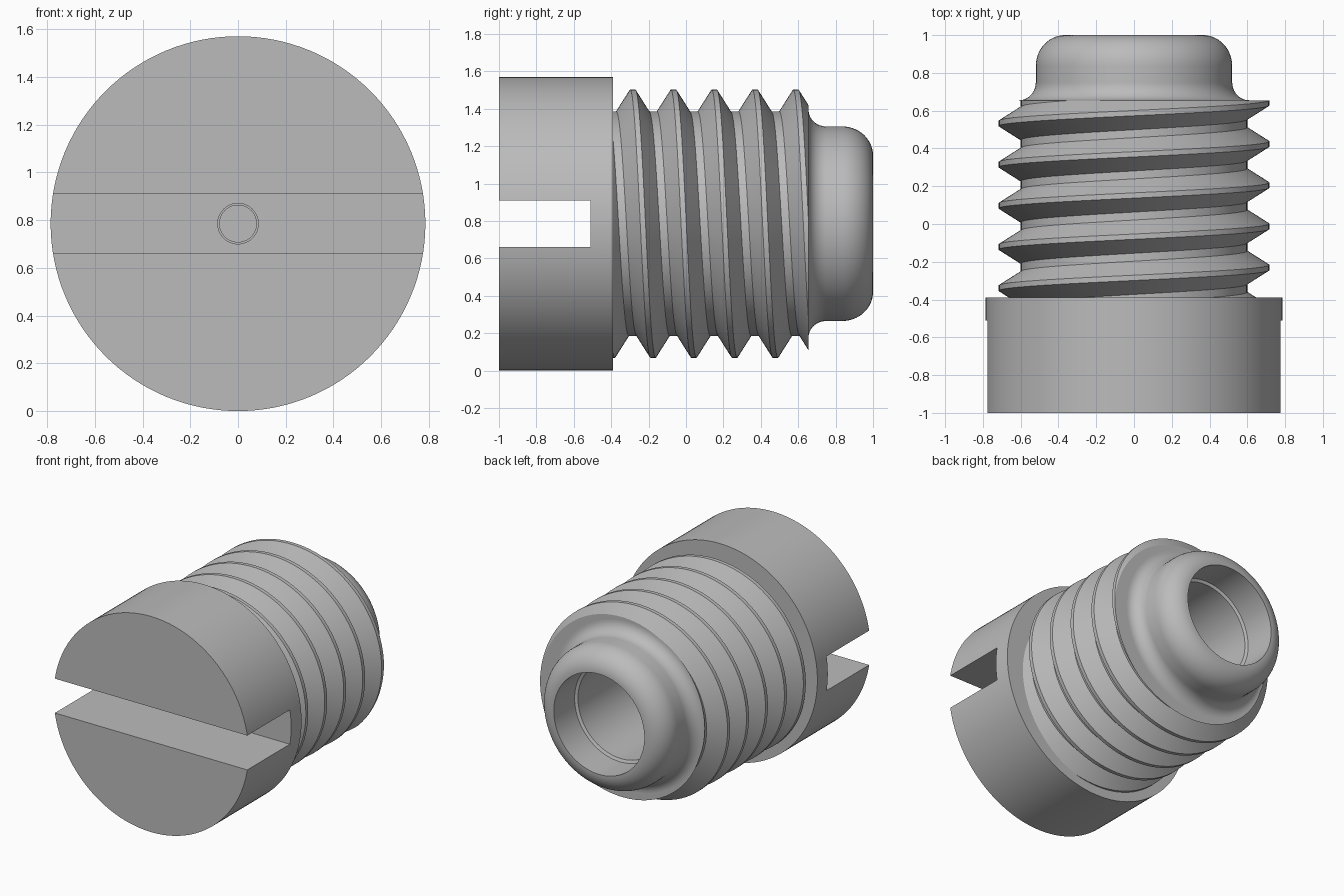
import bpy, bmesh, math
from mathutils import Vector

if "Cube" in bpy.data.objects:
    bpy.data.objects.remove(bpy.data.objects["Cube"])

AXIS_Z = 0.785      # height of the screw axis
SEGMENTS = 96
HEAD_BACK, THREAD_END = -0.39, 0.655

steel = bpy.data.materials.new("grey_steel")
steel.use_nodes = True
GREY = (0.5, 0.5, 0.5, 1)
steel.diffuse_color = GREY
steel.node_tree.nodes["Principled BSDF"].inputs["Base Color"].default_value = GREY


def polar(angle, radius, y):
    """Point around the screw axis, angle measured from +z towards +x."""
    return Vector((radius * math.sin(angle), y, AXIS_Z + radius * math.cos(angle)))


def finish(name, bm):
    bmesh.ops.recalc_face_normals(bm, faces=bm.faces)
    mesh = bpy.data.meshes.new(name)
    bm.to_mesh(mesh)
    bm.free()
    obj = bpy.data.objects.new(name, mesh)
    bpy.context.collection.objects.link(obj)
    mesh.materials.append(steel)
    return obj


def smooth(obj):
    bpy.ops.object.select_all(action="DESELECT")
    obj.select_set(True)
    bpy.context.view_layer.objects.active = obj
    bpy.ops.object.shade_smooth_by_angle(angle=math.radians(30))


def lathe(name, profile, segments=SEGMENTS):
    """Revolve (radius, y) points about the screw axis."""
    bm = bmesh.new()
    rings = [[bm.verts.new(polar(math.tau * i / segments, r, y))
              for i in range(segments)] for r, y in profile]
    for a, b in zip(rings, rings[1:]):
        for i in range(segments):
            j = (i + 1) % segments
            bm.faces.new((a[i], a[j], b[j], b[i]))
    for ring, (r, y) in ((rings[0], profile[0]), (rings[-1], profile[-1])):
        if name in CAPPED:
            bm.faces.new(ring)
    return finish(name, bm)


def arc(cr, cy, rr, ry, start, end, steps=14):
    """Elliptical arc of (radius, y) points, angles in degrees."""
    angles = [math.radians(start + (end - start) * i / steps) for i in range(steps + 1)]
    return [(cr + rr * math.cos(a), cy + ry * math.sin(a)) for a in angles]


def cut(obj, cutter):
    mod = obj.modifiers.new("cut", "BOOLEAN")
    mod.operation, mod.solver, mod.object = "DIFFERENCE", "EXACT", cutter
    bpy.ops.object.select_all(action="DESELECT")
    bpy.context.view_layer.objects.active = obj
    obj.select_set(True)
    bpy.ops.object.modifier_apply(modifier=mod.name)
    bpy.data.objects.remove(cutter)


CAPPED = {"head", "pin_hole_cutter", "centre_pin"}

# Slotted head
head = lathe("head", [(0.785, -1), (0.785, HEAD_BACK)], 128)
bm = bmesh.new()
bmesh.ops.create_cube(bm, size=1)
for v in bm.verts:
    v.co = Vector((v.co.x * 2, -0.76 + v.co.y * 0.5, AXIS_Z + v.co.z * 0.25))
cut(head, finish("slot_cutter", bm))
cut(head, lathe("pin_hole_cutter", [(0.085, -0.6), (0.085, -0.45)], 48))
smooth(head)

# Pin set flush in the slot floor
smooth(lathe("centre_pin", [(0.079, -0.51), (0.079, -0.45)], 48))

# Helical thread, trimmed flat at both ends
PITCH, TURNS, FIRST_CREST = 0.218, 8, -0.285 - 2 * 0.218
section = [(-0.088, 0.6), (-0.014, 0.717), (0.014, 0.717), (0.088, 0.6), (PITCH - 0.088, 0.6)]
bm = bmesh.new()
previous = None
for i in range(TURNS * SEGMENTS + 1):
    turn = i / SEGMENTS
    row = [bm.verts.new(polar(math.tau * turn, r, FIRST_CREST + PITCH * turn + dy))
           for dy, r in section]
    if previous:
        for k in range(len(section) - 1):
            bm.faces.new((previous[k], row[k], row[k + 1], previous[k + 1]))
    previous = row
bmesh.ops.remove_doubles(bm, verts=bm.verts, dist=0.0005)
for y, direction in ((HEAD_BACK, -1), (THREAD_END, 1)):
    result = bmesh.ops.bisect_plane(
        bm, geom=bm.verts[:] + bm.edges[:] + bm.faces[:], dist=1e-5,
        plane_co=(0, y, 0), plane_no=(0, direction, 0), clear_outer=True)
    # Flat end ring, drawn in from the trimmed edge
    rim = [e for e in result["geom_cut"] if isinstance(e, bmesh.types.BMEdge)]
    inner = bmesh.ops.extrude_edge_only(bm, edges=rim)["geom"]
    for v in inner:
        if isinstance(v, bmesh.types.BMVert):
            v.co = polar(math.atan2(v.co.x, v.co.z - AXIS_Z), 0.56, y)
smooth(finish("thread", bm))

# Rounded nose with a stepped bore running back to the head
nose = [(0.56, THREAD_END)]
nose += arc(0.61, 0.75, 0.09, 0.095, 270, 180)
nose += arc(0.365, 0.835, 0.155, 0.165, 0, 90)
nose += [(0.365, 0.76), (0.345, 0.75), (0.345, HEAD_BACK)]
smooth(lathe("nose", nose))
